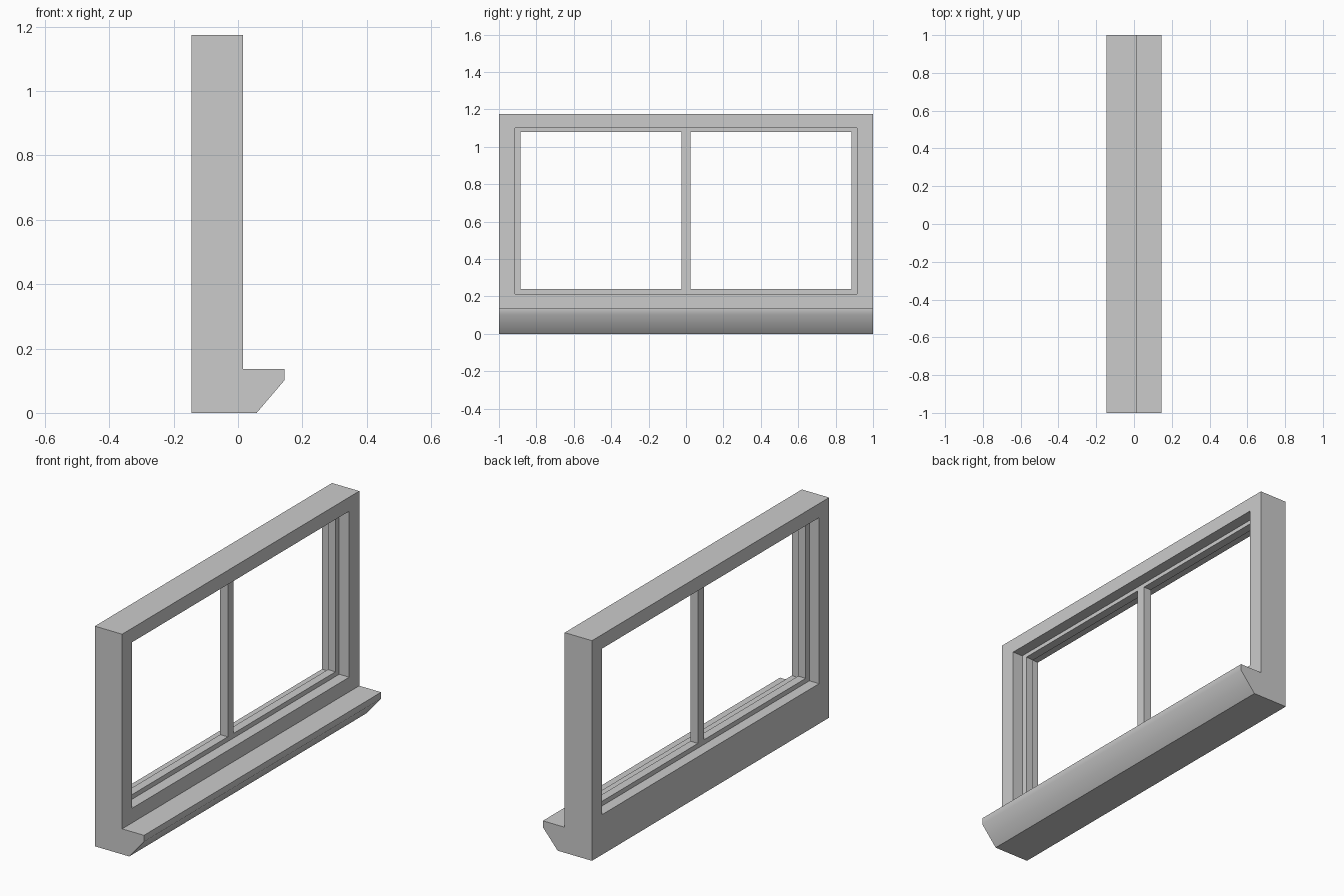
import bpy
import math

if "Cube" in bpy.data.objects:
    bpy.data.objects.remove(bpy.data.objects["Cube"])


def extrude_profile(name, profile, y0, y1):
    """Prism made from an (x, z) outline, running along y."""
    n = len(profile)
    verts = [(x, y, z) for y in (y0, y1) for x, z in profile]
    faces = [list(range(n)), list(range(2 * n - 1, n - 1, -1))]
    faces += [[i, i + n, (i + 1) % n + n, (i + 1) % n] for i in range(n)]
    mesh = bpy.data.meshes.new(name)
    mesh.from_pydata(verts, [], faces)
    obj = bpy.data.objects.new(name, mesh)
    bpy.context.collection.objects.link(obj)
    return obj


def box(name, x, y, z):
    outline = [(x[0], z[0]), (x[1], z[0]), (x[1], z[1]), (x[0], z[1])]
    return extrude_profile(name, outline, *y)


def cut(obj, y, z):
    """Cut a rectangular opening straight through along x."""
    cutter = box("opening_cutter", (-0.5, 0.5), y, z)
    cutter.hide_render = True
    mod = obj.modifiers.new("opening", "BOOLEAN")
    mod.operation = "DIFFERENCE"
    mod.solver = "EXACT"
    mod.object = cutter
    bpy.context.view_layer.objects.active = obj
    bpy.ops.object.modifier_apply(modifier=mod.name)
    bpy.data.objects.remove(cutter)


# Outer frame with projecting sill, one continuous profile
BACK, FRONT, TOP = -0.145, 0.016, 1.175
profile = [(BACK, 0), (0.058, 0), (0.145, 0.102), (0.145, 0.136),
           (FRONT, 0.136), (FRONT, TOP), (BACK, TOP)]
frame = extrude_profile("window_frame", profile, -1, 1)
cut(frame, (-0.915, 0.915), (0.214, 1.10))

# Recessed sash with two panes and a centre mullion
sash = box("sash", (-0.088, -0.043), (-0.915, 0.915), (0.214, 1.10))
for side in (-1, 1):
    cut(sash, sorted((side * 0.025, side * 0.884)), (0.239, 1.079))

# Soft shading only on the sill nose
bpy.ops.object.select_all(action="DESELECT")
frame.select_set(True)
bpy.context.view_layer.objects.active = frame
bpy.ops.object.shade_smooth_by_angle(angle=math.radians(45))
